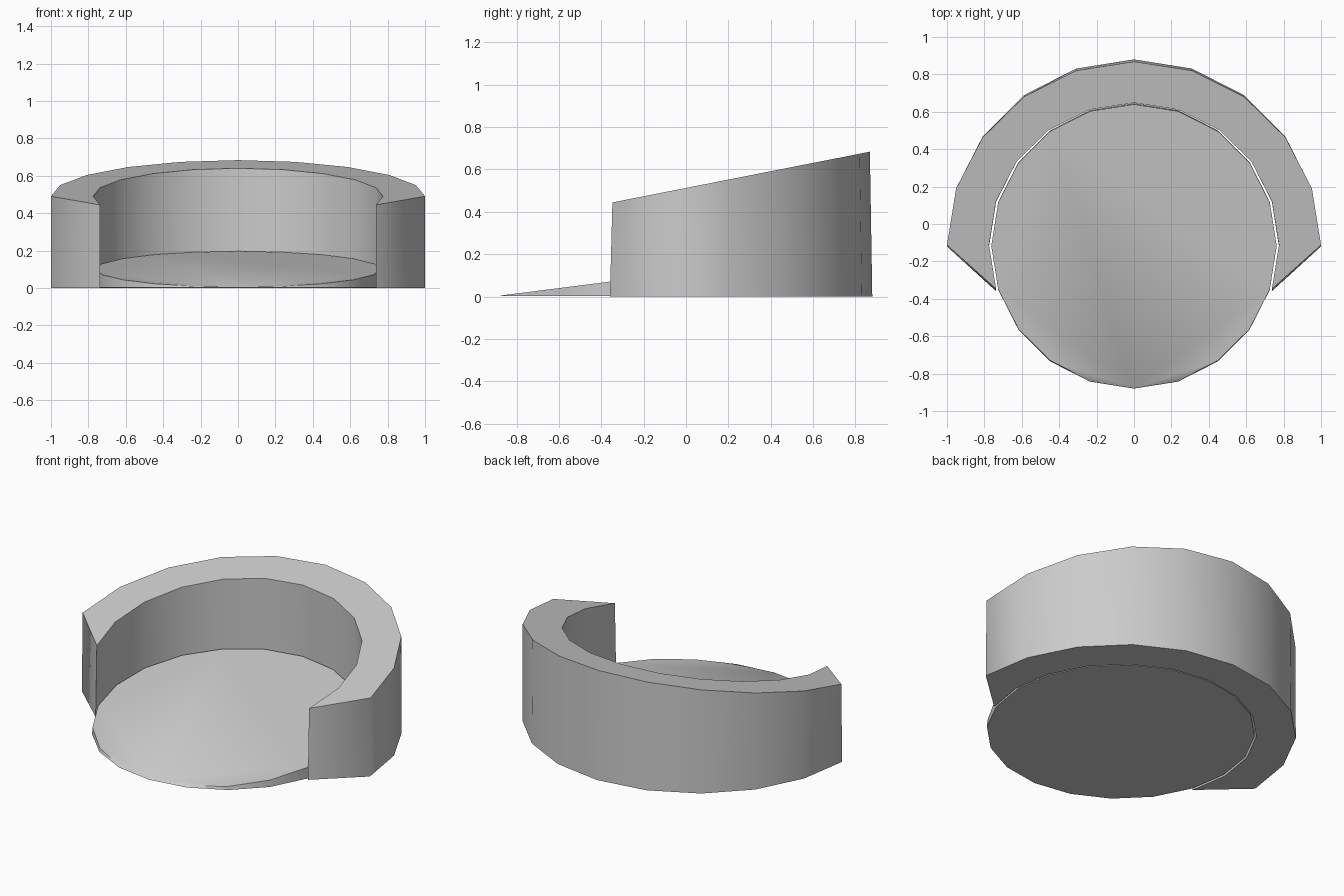
import bpy
import math

if "Cube" in bpy.data.objects:
    bpy.data.objects.remove(bpy.data.objects["Cube"])

N = 20  # sides of a full circle


def arc(radius, cy, first, last):
    """Points on a circle centred on (0, cy), at whole steps of 360/N degrees."""
    step = 1 if last >= first else -1
    return [(radius * math.cos(math.tau * i / N), cy + radius * math.sin(math.tau * i / N))
            for i in range(first, last + step, step)]


def tilted_prism(name, outline, z0, height, pivot, tilt):
    """Extrude an outline from z0; the top cap is rotated about x at y = pivot."""
    c, s = math.cos(tilt), math.sin(tilt)
    n = len(outline)
    verts = [(x, y, z0) for x, y in outline]
    verts += [(x, pivot + (y - pivot) * c, height + (y - pivot) * s) for x, y in outline]
    faces = [tuple(reversed(range(n))), tuple(range(n, 2 * n))]
    faces += [(i, (i + 1) % n, n + (i + 1) % n, n + i) for i in range(n)]
    mesh = bpy.data.meshes.new(name)
    mesh.from_pydata(verts, [], faces)
    mesh.validate()
    obj = bpy.data.objects.new(name, mesh)
    bpy.context.collection.objects.link(obj)
    bpy.ops.object.select_all(action='DESELECT')
    obj.select_set(True)
    bpy.context.view_layer.objects.active = obj
    bpy.ops.object.shade_smooth_by_angle(angle=math.radians(60))
    return obj


# Curved back wall: half-round outside, slightly longer arc inside, sloping top
wall = arc(1.0, -0.12, 0, 10) + arc(0.775, -0.12, 11, -1)
tilted_prism("curved_wall", wall, 0.0, 0.566, 0.27, math.atan(0.197))

# Wedge-shaped round floor, rising to the back
floor = arc(0.763, -0.117, 0, N - 1)
tilted_prism("round_floor", floor, 0.002, 0.101, -0.117, math.atan(0.127))
